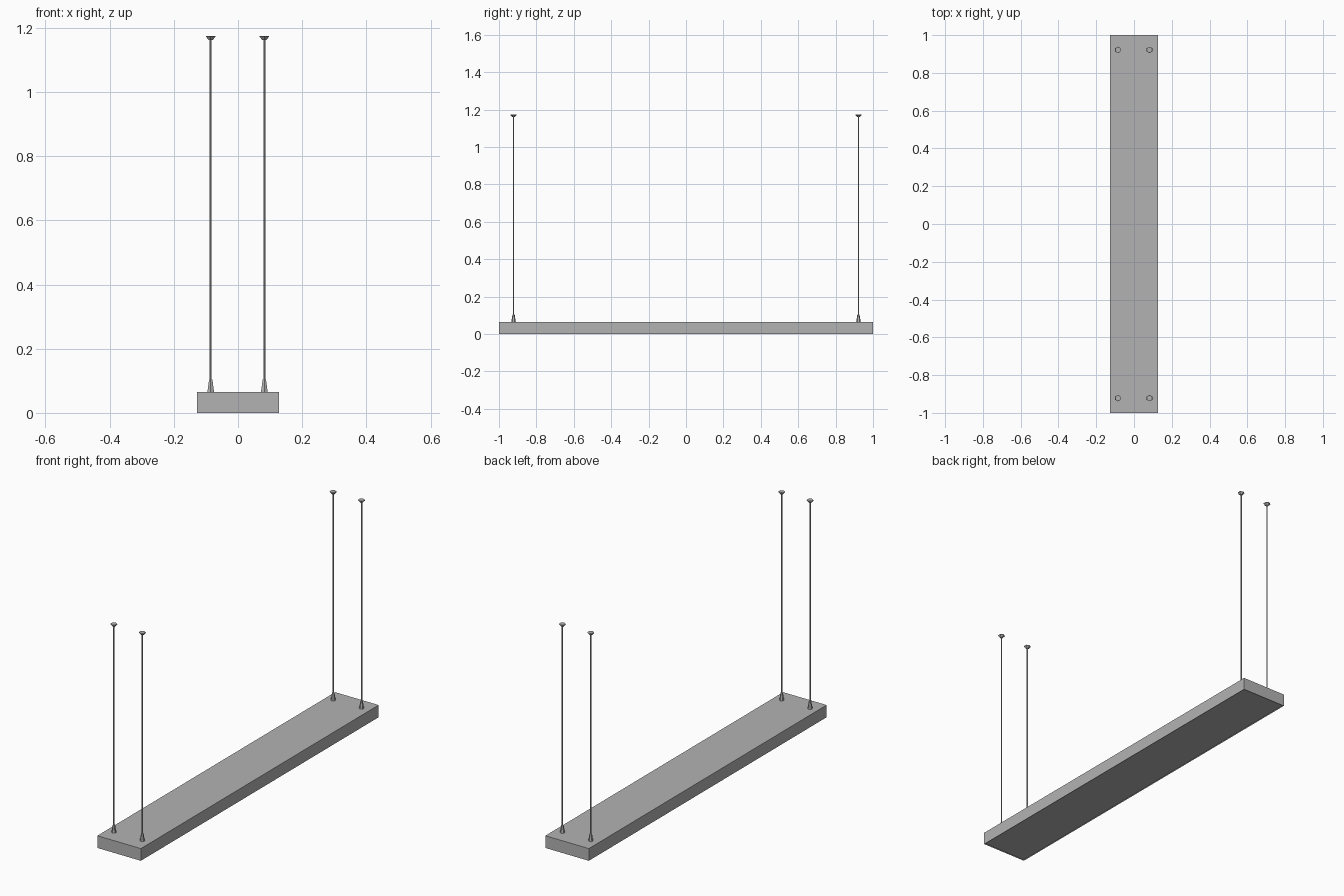
import bpy, bmesh
from mathutils import Matrix

cube = bpy.data.objects.get("Cube")
if cube:
    bpy.data.objects.remove(cube, do_unlink=True)

grey = bpy.data.materials.new("satin grey")
grey.use_nodes = True
colour = (0.45, 0.45, 0.45, 1)
grey.diffuse_color = colour
grey.node_tree.nodes["Principled BSDF"].inputs["Base Color"].default_value = colour


def finish(name, bm):
    mesh = bpy.data.meshes.new(name)
    bm.to_mesh(mesh)
    bm.free()
    mesh.materials.append(grey)
    obj = bpy.data.objects.new(name, mesh)
    bpy.context.collection.objects.link(obj)
    return obj


def tapered(name, x, y, z0, z1, r0, r1, sides):
    bm = bmesh.new()
    bmesh.ops.create_cone(bm, cap_ends=True, segments=sides, radius1=r0, radius2=r1,
                          depth=z1 - z0, matrix=Matrix.Translation((x, y, (z0 + z1) / 2)))
    return finish(name, bm)


# Long lamp housing with a shallow recessed panel underneath
WIDTH, LENGTH, HEIGHT = 0.256, 2.0, 0.065
bm = bmesh.new()
bmesh.ops.create_cube(bm, size=1)
bmesh.ops.scale(bm, vec=(WIDTH, LENGTH, HEIGHT), verts=bm.verts)
bmesh.ops.translate(bm, vec=(0, 0, HEIGHT / 2), verts=bm.verts)
bottom = min(bm.faces, key=lambda f: f.calc_center_median().z)
bmesh.ops.inset_region(bm, faces=[bottom], thickness=0.003)
bmesh.ops.translate(bm, vec=(0, 0, 0.004), verts=bottom.verts)
finish("lamp_housing", bm)

# Four suspension cables, each with a gripper below and a ceiling cap above
for end, y in (("front", -0.922), ("back", 0.922)):
    for side, x in (("right", -0.085), ("left", 0.082)):
        tag = f"{end}_{side}"
        tapered(f"cable_gripper_{tag}", x, y, HEIGHT, 0.104, 0.012, 0.006, 6)
        tapered(f"cable_{tag}", x, y, 0.1, 1.165, 0.0035, 0.0035, 6)
        tapered(f"ceiling_cap_{tag}", x, y, 1.161, 1.172, 0.007, 0.017, 6)
        tapered(f"cap_rim_{tag}", x, y, 1.172, 1.175, 0.017, 0.016, 6)
